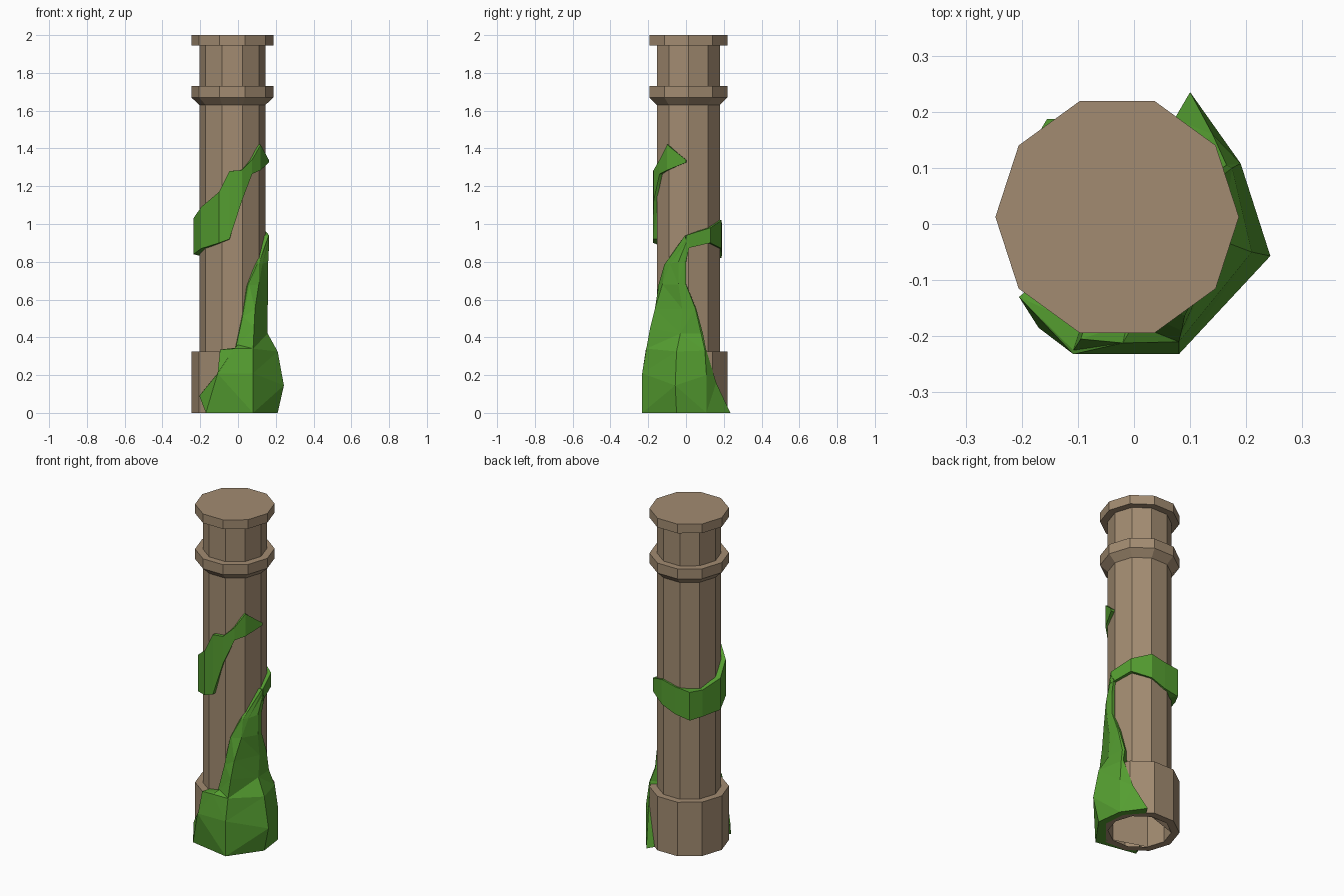
import bpy, bmesh, math

if "Cube" in bpy.data.objects:
    bpy.data.objects.remove(bpy.data.objects["Cube"])

CX, CY = -0.03, 0.0125   # column axis


def material(name, col):
    m = bpy.data.materials.new(name)
    m.diffuse_color = (*col, 1)
    m.use_nodes = True
    m.node_tree.nodes["Principled BSDF"].inputs["Base Color"].default_value = m.diffuse_color
    return m


STONE = material("tan stone", (0.36, 0.26, 0.165))
GREEN = material("ivy green", (0.09, 0.34, 0.03))


def finish(bm, name, mat):
    me = bpy.data.meshes.new(name)
    bm.to_mesh(me)
    bm.free()
    me.materials.append(mat)
    ob = bpy.data.objects.new(name, me)
    bpy.context.collection.objects.link(ob)
    return ob


def lathe(name, profile, sides=10):
    bm = bmesh.new()
    rings = [[bm.verts.new((CX + r * math.cos(math.tau * i / sides),
                            CY + r * math.sin(math.tau * i / sides), z))
              for i in range(sides)] for r, z in profile]
    for a, b in zip(rings, rings[1:]):
        for i in range(sides):
            j = (i + 1) % sides
            bm.faces.new((a[i], a[j], b[j], b[i]))
    bm.faces.new(rings[-1])
    return finish(bm, name, STONE)


def ivy_sheet(name, rows):
    """Grid of points lying on the column, with rims sunk into the stone."""
    bm = bmesh.new()
    g = [[bm.verts.new(p) for p in row] for row in rows]
    for a, b in zip(g, g[1:]):
        for i in range(len(a) - 1):
            bm.faces.new((a[i], a[i + 1], b[i + 1], b[i]))
    bmesh.ops.remove_doubles(bm, verts=bm.verts, dist=0.002)
    rim = [e for e in bm.edges if e.is_boundary]
    ext = bmesh.ops.extrude_edge_only(bm, edges=rim)
    for v in ext["geom"]:
        if isinstance(v, bmesh.types.BMVert):
            r = math.hypot(v.co.x - CX, v.co.y - CY)
            k = (0.203 if v.co.z < 0.325 else 0.163) / r
            if k < 1:
                v.co.x = CX + (v.co.x - CX) * k
                v.co.y = CY + (v.co.y - CY) * k
    bmesh.ops.triangulate(bm, faces=bm.faces)
    bmesh.ops.recalc_face_normals(bm, faces=bm.faces)
    bm.normal_update()
    out = 0
    for f in bm.faces:
        c = f.calc_center_median()
        out += f.calc_area() * (f.normal.x * (c.x - CX) + f.normal.y * (c.y - CY))
    if out < 0:
        bmesh.ops.reverse_faces(bm, faces=bm.faces)
    return finish(bm, name, GREEN)


# Column: hollow foot, shaft, collar and cap in one profile
S, W = 0.175, 0.217
lathe("column", [(S, 1.9), (S - 0.002, 0), (W, 0), (W, 0.325), (S, 0.325), (S, 1.63),
                 (W, 1.67), (W, 1.73), (S, 1.73), (S, 1.945), (W, 1.945), (W, 2.0)][1:])
# Inner wall of the hollow shaft
bm = bmesh.new()
bmesh.ops.create_cone(bm, cap_ends=False, segments=10, radius1=S - 0.002,
                      radius2=S - 0.002, depth=1.94)
for v in bm.verts:
    a = round((math.atan2(v.co.y, v.co.x)) / (math.tau / 10)) * math.tau / 10
    v.co = (CX + (S - 0.002) * math.cos(a), CY + (S - 0.002) * math.sin(a), v.co.z + 0.97)
bmesh.ops.reverse_faces(bm, faces=bm.faces)
finish(bm, "column_inner_wall", STONE)

# Ivy clump at the foot, narrowing up the right side
ivy_sheet("ivy_base", [
    [(-.205, -.13, .09), (-.17, -.185, 0), (.08, -.232, 0), (.21, -.05, 0), (.19, .108, 0), (.1, .235, 0)],
    [(-.108, -.225, .21), (-.108, -.232, .208), (.08, -.232, .21), (.243, -.057, .145), (.19, .108, .2), (.14, .16, .16)],
    [(-.095, -.205, .335), (-.02, -.212, .34), (.08, -.21, .34), (.21, -.05, .325), (.175, .1, .33), (.165, .105, .34)],
    [(-.012, -.178, .345), (.0, -.178, .36), (.085, -.19, .45), (.157, -.03, .42), (.15, .08, .42), (.14, .09, .42)],
    [(.022, -.165, .5), (.03, -.165, .51), (.09, -.165, .55), (.157, -.02, .55), (.155, .05, .55), (.15, .055, .55)],
    [(.05, -.148, .67), (.06, -.145, .675), (.11, -.125, .68), (.16, -.04, .68), (.158, -.01, .68), (.156, 0, .68)],
    [(.1, -.115, .785), (.11, -.11, .787), (.13, -.085, .79), (.16, -.04, .8), (.16, -.01, .8), (.158, 0, .8)],
    [(.162, -.005, .94), (.164, -.003, .93), (.165, 0, .92), (.165, .005, .91), (.165, .01, .9), (.163, .02, .885)],
])

# Ivy strand winding round the back and up the front: x, y, lower z, upper z
strand = [
    (.165, .0, .87, .94), (.13, .13, .9, .98), (.03, .188, .87, 1.02),
    (-.06, .19, .835, 1.0), (-.155, .187, .82, .99), (-.195, .12, .83, .99),
    (-.236, .01, .84, 1.03), (-.195, -.1, .87, 1.09), (-.1, -.174, .9, 1.17),
    (-.045, -.176, .92, 1.28), (.02, -.172, 1.12, 1.285), (.075, -.14, 1.265, 1.34),
    (.12, -.1, 1.285, 1.42), (.163, 0, 1.325, 1.34)]
ivy_sheet("ivy_strand", [[(x, y, a), (x, y, b)] for x, y, a, b in strand])
